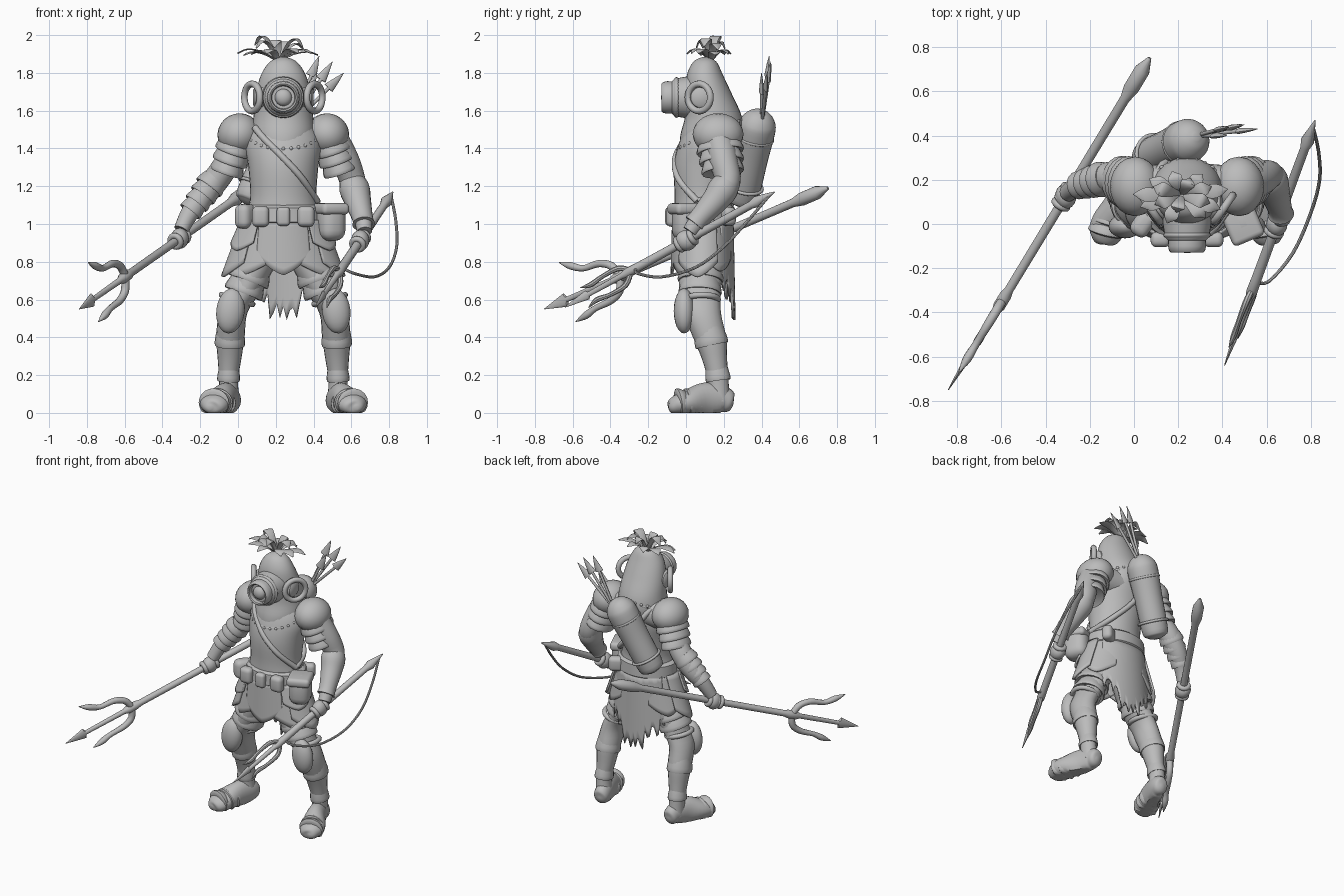
import bpy, bmesh, random
from math import sin, cos, pi, radians
from mathutils import Vector, Matrix

random.seed(9)
if "Cube" in bpy.data.objects:
    bpy.data.objects.remove(bpy.data.objects["Cube"])
CX = 0.24  # body centre line
grey = bpy.data.materials.new("matte_grey")
grey.use_nodes = True
grey.diffuse_color = (0.5, 0.5, 0.5, 1)
grey.node_tree.nodes["Principled BSDF"].inputs["Base Color"].default_value = grey.diffuse_color

def finish(bm, name):
    bmesh.ops.recalc_face_normals(bm, faces=bm.faces)
    mesh = bpy.data.meshes.new(name)
    bm.to_mesh(mesh)
    mesh.materials.append(grey)
    obj = bpy.data.objects.new(name, mesh)
    bpy.context.collection.objects.link(obj)
    bpy.ops.object.select_all(action="DESELECT")
    obj.select_set(True)
    bpy.context.view_layer.objects.active = obj
    bpy.ops.object.shade_smooth_by_angle(angle=radians(40))
    return obj

def spline(rows, steps):
    """Catmull-Rom through the stations."""
    for i in range(len(rows) - 1):
        ends = [rows[max(0, min(len(rows) - 1, i + k))] for k in (-1, 0, 1, 2)]
        for t in (n / steps for n in range(steps)):
            yield [q + (r - p) * t / 2 + (p - q * 2.5 + r * 2 - s / 2) * t * t
                   + (q * 1.5 - p / 2 - r * 1.5 + s / 2) * t ** 3 for p, q, r, s in zip(*ends)]
    yield rows[-1]

def loft(name, stations, side=(1, 0, 0), axis=None, steps=4, sides=20, floor=-1, closed=False):
    """Elliptical rings along a path; a station is x, y, z, half width, half depth."""
    rows = list(spline([tuple(s) if len(s) == 5 else (*s, s[-1]) for s in stations], steps))
    pts = [Vector(r[:3]) for r in rows]
    bm, rings = bmesh.new(), []
    for i, (p, row) in enumerate(zip(pts, rows)):
        t = Vector(axis or pts[min(i + 1, len(pts) - 1)] - pts[max(i - 1, 0)]).normalized()
        u = Vector(side) - t * t.dot(side)
        u = u.normalized()
        u, v = u * max(row[3], .001), t.cross(u) * max(row[4], .001)
        loop = [p + u * cos(2 * pi * k / sides) + v * sin(2 * pi * k / sides) for k in range(sides)]
        rings.append([bm.verts.new((q.x, q.y, max(q.z, floor))) for q in loop])
    for lo, hi in zip(rings, rings[1:]):
        for k in range(sides):
            bm.faces.new((lo[k - 1], lo[k], hi[k], hi[k - 1]))
    for cap in (rings[0][::-1], rings[-1]):
        bm.faces.new(cap)
    return finish(bm, name)

def solid(name, loc, size, turn=0, axis="Z", box=False):
    """Ellipsoid, or a rounded box."""
    bm = bmesh.new()
    m = Matrix.Translation(loc) @ Matrix.Rotation(turn, 4, axis) @ Matrix.Diagonal((*size, 1))
    if box:
        bmesh.ops.create_cube(bm, size=1, matrix=m)
        bmesh.ops.bevel(bm, geom=bm.edges[:], offset=min(size) * .4, segments=4, affect="EDGES", profile=.5)
    else:
        bmesh.ops.create_uvsphere(bm, u_segments=20, v_segments=12, radius=1, matrix=m)
    finish(bm, name)

def ring(name, loc, axis, big, small):
    turn = Vector(axis).to_track_quat("Z", "Y").to_euler()
    bpy.ops.mesh.primitive_torus_add(location=loc, rotation=turn, major_radius=big, minor_radius=small,
                                     major_segments=28, minor_segments=10)
    bpy.context.object.name = name
    bpy.context.object.data.materials.append(grey)
    bpy.ops.object.shade_smooth()

def bands(name, p, q, r0, r1, count, squash=1):
    """Overlapping flared plates from p to q."""
    p, q = Vector(p), Vector(q)
    for i in range(count):
        a, b, r = p.lerp(q, i / count), p.lerp(q, (i + 1.15) / count), r0 + (r1 - r0) * i / count
        loft(name, [(*a.lerp(b, f), r * k, r * k * squash) for f, k in ((0, .85), (.7, 1), (1, .98), (.9, .8))],
             axis=q - p, steps=2)

def plate(name, a0, a1, drop, flare, layer, edge):
    """Sheet hung round the hips; edge(s) shapes the hem for s from -1 to 1."""
    bm, grid, cols, rows = bmesh.new(), [], 28, 8
    for i in range(cols + 1):
        a, hem = radians(a0 + (a1 - a0) * i / cols), edge(2 * i / cols - 1)
        grid.append([bm.verts.new((CX + (.2 + layer + flare * t) * sin(a),
                                   .09 - (.145 + layer + flare * .2 * t) * cos(a), 1.02 - drop * t))
                     for t in (hem * j / rows for j in range(rows + 1))])
    for l, r in zip(grid, grid[1:]):
        for j in range(rows):
            bm.faces.new((l[j], r[j], r[j + 1], l[j + 1]))
    mod = finish(bm, name).modifiers.new("thickness", "SOLIDIFY")
    mod.thickness, mod.offset = .014, 0

# Torso, helmet and collar
loft("torso", [(CX, y, z, w, d) for y, z, w, d in (
    (.09, .88, .19, .13), (.09, 1.05, .19, .15), (.09, 1.15, .175, .15), (.1, 1.3, .185, .165),
    (.125, 1.42, .2, .155), (.16, 1.52, .15, .13), (.16, 1.57, .1, .08))], sides=32)
loft("shoulder_yoke", [(CX + x, .17, 1.47 - abs(x) * .08, .11 - abs(x) * .08) for x in (-.23, -.11, 0, .11, .23)],
     side=(0, 1, 0))
loft("helmet", [(CX, y, z, w, d) for y, z, w, d in (
    (.11, 1.38, .13, .145), (.135, 1.47, .165, .165), (.145, 1.57, .158, .15), (.12, 1.69, .145, .122),
    (.1, 1.79, .118, .095), (.1, 1.86, .07, .06), (.1, 1.885, .01, .01))], axis=(0, 0, 1), sides=32)
ring("collar", (CX, .125, 1.47), (0, -.45, 1), .175, .014)
for a in (2 * pi * i / 28 for i in range(28)):
    solid("collar_rivet", (CX + .183 * cos(a), .125 + .168 * sin(a), 1.475 + .077 * sin(a)), (.01,) * 3)
loft("front_port", [(CX, y, 1.67, r) for y, r in (
    (.06, .115), (0, .11), (-.04, .103), (-.06, .1), (-.075, .085), (-.1, .086), (-.12, .082),
    (-.13, .072), (-.125, .064), (-.1, .06), (-.1, .01))], axis=(0, -1, 0), steps=1, sides=32)
solid("port_glass", (CX, -.1, 1.67), (.045, .032, .045))
ring("port_flange", (CX, -.05, 1.67), (0, 1, 0), .096, .012)

# Leafy crest
for count, reach, rise in ((9, 1, .055), (6, .7, .11)):
    for i in range(count):
        a = 2 * pi * (i + random.uniform(.1, .6)) / count
        r, h = reach * random.uniform(.9, 1.1), rise * random.uniform(.7, 1.1)
        loft("crest_leaf", [(.215 + .22 * r * f * cos(a), .13 + .12 * r * f * sin(a), 1.865 + h * g, w, .004)
                            for f, g, w in ((.05, 0, .014), (.4, .85, .024), (.75, 1.1, .032), (1, .7, .002))],
             side=(-sin(a), cos(a), 0), sides=8)

# Belt, pouches and crossed straps
loft("belt", [(CX, .09, z, w, w - .04) for z, w in ((1, .2), (1.01, .212), (1.085, .208), (1.1, .19))],
     steps=1, sides=32)
for name, x, y, z, size, turn in (
        ("buckle", CX, -.085, 1.04, (.07, .05, .1), 0), ("front_pouch", .12, -.07, 1.04, (.09, .07, .11), 0),
        ("front_pouch", .36, -.07, 1.04, (.09, .07, .11), 0), ("right_pouch", .04, 0, 1.04, (.09, .12, .13), -.6),
        ("back_pouch", .4, .22, 1.04, (.1, .07, .1), .5), ("large_pouch", .49, .01, 1.01, (.14, .16, .2), .4),
        ("large_pouch_flap", .49, .005, 1.08, (.155, .175, .06), .4)):
    solid(name, (x, y, z), size, turn, box=True)
for name, path in (("chest_strap", ((.09, .06, 1.51), (.14, 0, 1.45), (.24, -.055, 1.35), (.34, -.04, 1.24))),
                   ("back_strap", ((.09, .15, 1.55), (.13, .27, 1.48), (.25, .28, 1.3), (.37, .22, 1.17)))):
    loft(name, [(*p, .018) for p in (*path, (.42, .06, 1.12))], sides=10)

# Skirt plates and ragged cloth
point = lambda s: 1 - .25 * abs(s) ** 1.5
for s in (-1, 1):
    plate("inner_tasset", s * 15, s * 95, .3, .1, 0, point)
    plate("outer_tasset", s * 45, s * 115, .3, .11, .015, point)
    plate("rear_tasset", s * 95, s * 155, .27, .08, 0, point)
    plate("hip_flap", s * 35, s * 80, .16, .07, .025, point)
plate("front_tasset", -36, 36, .29, .04, .012, lambda s: 1 - .35 * abs(s) ** 1.3)
plate("back_cloth", 125, 235, .6, .06, .01, lambda s: (1 - .42 * abs(s)) * random.uniform(.74, 1))

# Legs, shoulders and side ports, mirrored about the centre line
for name, s in (("right_", -1), ("left_", 1)):
    X = lambda x: CX + s * x
    loft(name + "leg", [(X(x), *rest) for x, *rest in (
        (.1, .1, .98, .1, .12), (.14, .085, .8, .105, .125), (.2, .075, .65, .085, .11),
        (.265, .085, .53, .075, .1), (.28, .125, .4, .075, .088), (.285, .152, .28, .062, .066),
        (.29, .17, .17, .05, .055), (.285, .175, .06, .055, .06))], axis=(0, 0, 1))
    solid(name + "knee_pad", (X(.28), -.01, .54), (.075, .055, .12), s * -.12, "Y")
    ring(name + "knee_rim", (X(.245), .085, .6), (-s * .3, 0, 1), .085, .016)
    bands(name + "thigh_band", (X(.16), .08, .77), (X(.21), .075, .64), .112, .098, 2, 1.08)
    bands(name + "greave", (X(.28), .115, .46), (X(.283), .135, .37), .08, .078, 1, 1.1)
    bands(name + "boot_cuff", (X(.287), .16, .25), (X(.29), .17, .18), .06, .058, 1, 1.1)
    loft(name + "foot", [(X(x), *rest) for x, *rest in (
        (.275, .25, .045, .01), (.276, .235, .05, .045, .05), (.28, .19, .07, .055, .075),
        (.31, .1, .07, .062, .09), (.35, .01, .055, .08, .068), (.372, -.05, .04, .074, .052),
        (.385, -.08, .03, .045, .035), (.387, -.092, .028, .01))], floor=0)
    for x, y, r in ((.32, .075, .07), (.343, .025, .078), (.363, -.02, .078)):
        loft(name + "toe_plate", [(X(x + f * .01), y - f * .04, .055 - f * .006, r * k, r * k * .95)
                                  for f, k in ((-.5, .8), (0, .98), (.5, 1.06), (.7, .8))], floor=0, steps=2)
    solid(name + "pauldron", (X(.235), .17, 1.475), (.115, .135, .11), s * .5, "Y")
    bands(name + "arm_plate", (X(.245), .175, 1.44), (X(.3), .195, 1.28), .1, .085, 3, 1.25)
    ring(name + "side_port", (X(.165), .07, 1.67), (s, -.7, 0), .072, .018)
    loft(name + "side_boss", [(X(x), .08, 1.67, r) for x, r in ((.08, .07), (.15, .055), (.16, .04))],
         side=(0, 1, 0), steps=1)

# Arms
loft("right_arm", [(.02, .17, 1.45, .08), (-.05, .19, 1.33, .07), (-.12, .21, 1.23, .07),
                   (-.2, .2, 1.13, .062), (-.26, .17, 1.05, .048), (-.3, .14, .97, .04)])
bands("right_bracer", (-.12, .21, 1.24), (-.25, .175, 1.07), .08, .058, 4)
loft("left_arm", [(.5, .17, 1.46, .08), (.57, .2, 1.33, .075), (.61, .22, 1.22, .068),
                  (.635, .16, 1.13, .065), (.66, .08, 1.04, .05), (.67, .02, .96, .04)])
loft("left_bracer", [(.59, .235, 1.25, .055), (.615, .2, 1.19, .08), (.635, .15, 1.12, .07),
                     (.66, .07, 1.03, .055), (.665, .045, 1, .06)])

def weapon(name, tip, butt, side, stations):
    """Shaft from the tip; returns a point finder (s along, h up, w sideways) and the direction."""
    tip, d = Vector(tip), (Vector(butt) - Vector(tip)).normalized()
    lateral = d.cross((0, 0, 1)).normalized()
    at = lambda s, h=0, w=0: tip + d * s + lateral.cross(d) * h + lateral * w
    loft(name, [(*at(s), *r) for s, *r in stations], side=side, steps=1, sides=14)
    return at, d

def fist(name, at, d, s):
    solid(name, at(s), (.048, .058, .055))
    for i in range(4):
        ring(name + "_finger", at(s - .045 + i * .028), d, .031, .016)

# Trident
at, d = weapon("trident_shaft", (-.84, -.75, .55), (.07, .75, 1.19), (0, 0, 1), [
    (0, .002), (.14, .038, .012), (.15, .014), (.44, .017), (.47, .028), (.53, .028), (.56, .021),
    (1.64, .023), (1.7, .036), (1.8, .036), (1.87, .008)])
for name, prong in (("upper_prong", ((.5, 0), (.47, .07), (.4, .11), (.3, .12), (.23, .16), (.17, .2))),
                    ("lower_prong", ((.5, 0), (.47, -.07), (.4, -.1), (.3, -.105), (.23, -.12), (.16, -.13)))):
    loft(name, [(*at(s, h), r) for (s, h), r in zip(prong, (.022, .022, .02, .017, .02, .002))], sides=10)
fist("right_hand", at, d, 1.09)

# Spear launcher with its hanging line
at, d = weapon("launcher_shaft", (.41, -.64, .56), (.82, .47, 1.17), (0, 0, 1), [
    (0, .002), (.14, .026, .012), (.15, .013), (.36, .016), (.4, .026), (.46, .024), (1.18, .021),
    (1.22, .031), (1.33, .003)])
for h, w in ((-.055, .012), (.045, -.008)):
    loft("launcher_barb", [(*at(s, h * f, w * f), r) for s, f, r in (
        (.42, 0, .014), (.36, 1, .015), (.26, 1.1, .012), (.18, .9, .014), (.12, 1.2, .002))], sides=8)
fist("left_hand", at, d, .77)
loft("launcher_line", [(*p, .008) for p in (
    (.81, .44, 1.15), (.835, .33, 1.02), (.84, .2, .88), (.8, .05, .77), (.72, -.13, .72), (.61, -.26, .74),
    (.55, -.26, .77))], side=(1, 0, .1), sides=8)

# Back tank holding the harpoons
low, high = Vector((.05, .29, 1.1)), Vector((.285, .395, 1.6))
loft("back_tank", [(*low.lerp(high, f), r) for f, r in (
    (0, .02), (.03, .06), (.1, .085), (.5, .092), (.8, .1), (.9, .088), (.97, .055), (1, .015))], sides=28)
for f in (.2, .72):
    ring("tank_band", low.lerp(high, f), high - low, .094, .009)
for tip in ((.43, .44, 1.89), (.5, .45, 1.86), (.56, .43, 1.8), (.42, .4, 1.8)):
    weapon("harpoon", tip, (.28, .4, 1.52), (1, .2, 0), [
        (0, .001), (.05, .015, .008), (.115, .03, .013), (.09, .009), (.12, .009), ((high - Vector(tip)).length, .009)])
